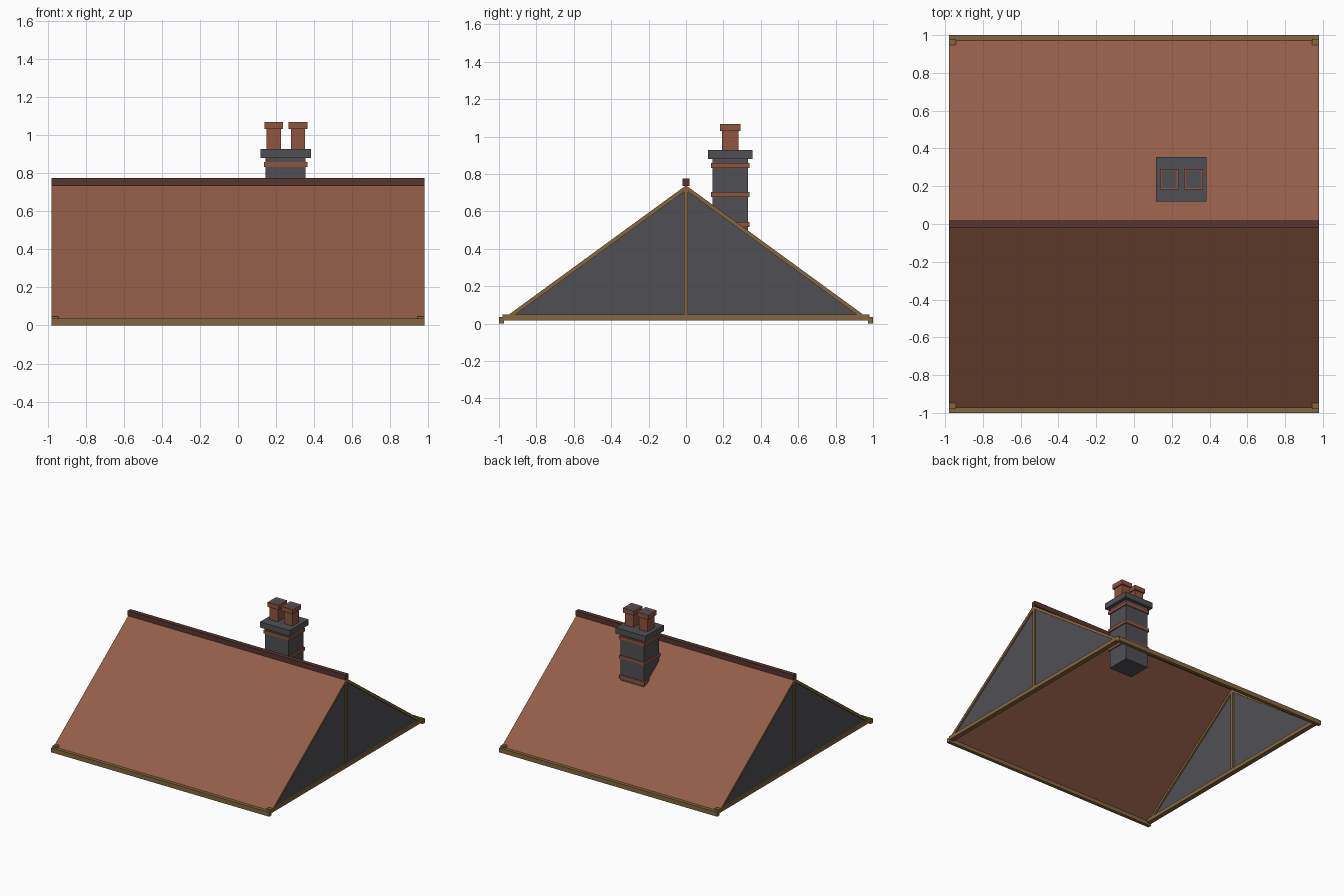
import bpy, bmesh

if "Cube" in bpy.data.objects:
    bpy.data.objects.remove(bpy.data.objects["Cube"])

def material(name, r, g, b):
    lin = lambda c: ((c / 255 + 0.055) / 1.055) ** 2.4
    m = bpy.data.materials.new(name)
    m.diffuse_color = (lin(r), lin(g), lin(b), 1)
    m.use_nodes = True
    m.node_tree.nodes["Principled BSDF"].inputs["Base Color"].default_value = m.diffuse_color
    return m

TILE = material("roof_tile", 145, 93, 72)
RIDGE = material("dark_ridge", 88, 53, 48)
STONE = material("grey_stone", 80, 80, 85)
WOOD = material("timber", 132, 102, 62)
BRICK = material("brick_clay", 142, 84, 64)

def finish(name, bm, mat):
    mesh = bpy.data.meshes.new(name)
    bm.to_mesh(mesh)
    bm.free()
    mesh.materials.append(mat)
    ob = bpy.data.objects.new(name, mesh)
    bpy.context.collection.objects.link(ob)
    return ob

def box(name, mat, x0, x1, y0, y1, z0, z1):
    bm = bmesh.new()
    bmesh.ops.create_cube(bm, size=1)
    for v in bm.verts:
        v.co = (x1 if v.co.x > 0 else x0, y1 if v.co.y > 0 else y0, z1 if v.co.z > 0 else z0)
    return finish(name, bm, mat)

def prism(name, mat, profile, x0, x1):
    """Extrude a (y, z) outline along x."""
    bm = bmesh.new()
    face = bm.faces.new([bm.verts.new((x0, y, z)) for y, z in profile])
    out = bmesh.ops.extrude_face_region(bm, geom=[face])
    for v in out["geom"]:
        if isinstance(v, bmesh.types.BMVert):
            v.co.x = x1
    bmesh.ops.recalc_face_normals(bm, faces=bm.faces)
    return finish(name, bm, mat)

HX, APEX, EAVE_Y, EAVE_Z = 0.98, 0.74, 0.99, 0.018

# Roof slopes: open underneath
bm = bmesh.new()
rows = [[bm.verts.new((x, y, z)) for x in (-HX, HX)]
        for y, z in ((-EAVE_Y, EAVE_Z), (0, APEX), (EAVE_Y, EAVE_Z))]
for a, b in zip(rows, rows[1:]):
    bm.faces.new((a[0], a[1], b[1], b[0]))
finish("roof_slopes", bm, TILE)

# Ridge cap
box("ridge_cap", RIDGE, -HX, HX, -0.018, 0.018, 0.735, 0.775)

# Eave beams
for s, side in ((-1, "front"), (1, "back")):
    box(side + "_eave_beam", WOOD, -HX, HX, *sorted((s * 0.972, s * 1.0)), 0, 0.036)

# Gable ends: panel with timber frame
for s, side in ((-1, "left"), (1, "right")):
    prism(side + "_gable_panel", STONE,
          [(-0.96, 0.03), (0.96, 0.03), (0, 0.725)], s * 0.962, s * 0.968)
    x0, x1 = sorted((s * 0.95, s * 0.979))
    for t, end in ((-1, "front"), (1, "back")):
        prism(f"{side}_{end}_rake_beam", WOOD,
              [(0, APEX - 0.001), (t * EAVE_Y, EAVE_Z - 0.001),
               (t * (EAVE_Y - 0.035), EAVE_Z - 0.001), (0, APEX - 0.027)], x0, x1)
    box(side + "_tie_beam", WOOD, *sorted((s * 0.942, s * HX)), -0.98, 0.98, 0.017, 0.048)
    box(side + "_king_post", WOOD, x0, x1, -0.011, 0.011, 0.03, 0.72)

# Chimney stack, brick bands and crown slab
CX, CY = 0.25, 0.237
def block(name, mat, cx, hx, hy, z0, z1):
    return box(name, mat, cx - hx, cx + hx, CY - hy, CY + hy, z0, z1)

block("chimney_stack", STONE, CX, 0.105, 0.095, 0.37, 0.89)
for i, z in enumerate((0.53, 0.69, 0.845)):
    block(f"chimney_band_{i + 1}", BRICK, CX, 0.114, 0.102, z - 0.013, z + 0.013)
block("chimney_crown", STONE, CX, 0.133, 0.119, 0.88, 0.927)

# Chimney pots: shaft, hollow rim, grey flue
for cx, side in ((0.187, "left"), (0.315, "right")):
    block(side + "_pot_shaft", BRICK, cx, 0.038, 0.044, 0.925, 1.035)
    rim = block(side + "_pot_rim", BRICK, cx, 0.049, 0.055, 1.03, 1.067)
    bm = bmesh.new()
    bm.from_mesh(rim.data)
    bm.faces.ensure_lookup_table()
    top = max(bm.faces, key=lambda f: f.calc_center_median().z)
    bmesh.ops.inset_individual(bm, faces=[top], thickness=0.014)
    for v in top.verts:
        v.co.z -= 0.002
    top.material_index = 1
    bm.to_mesh(rim.data)
    bm.free()
    rim.data.materials.append(STONE)
